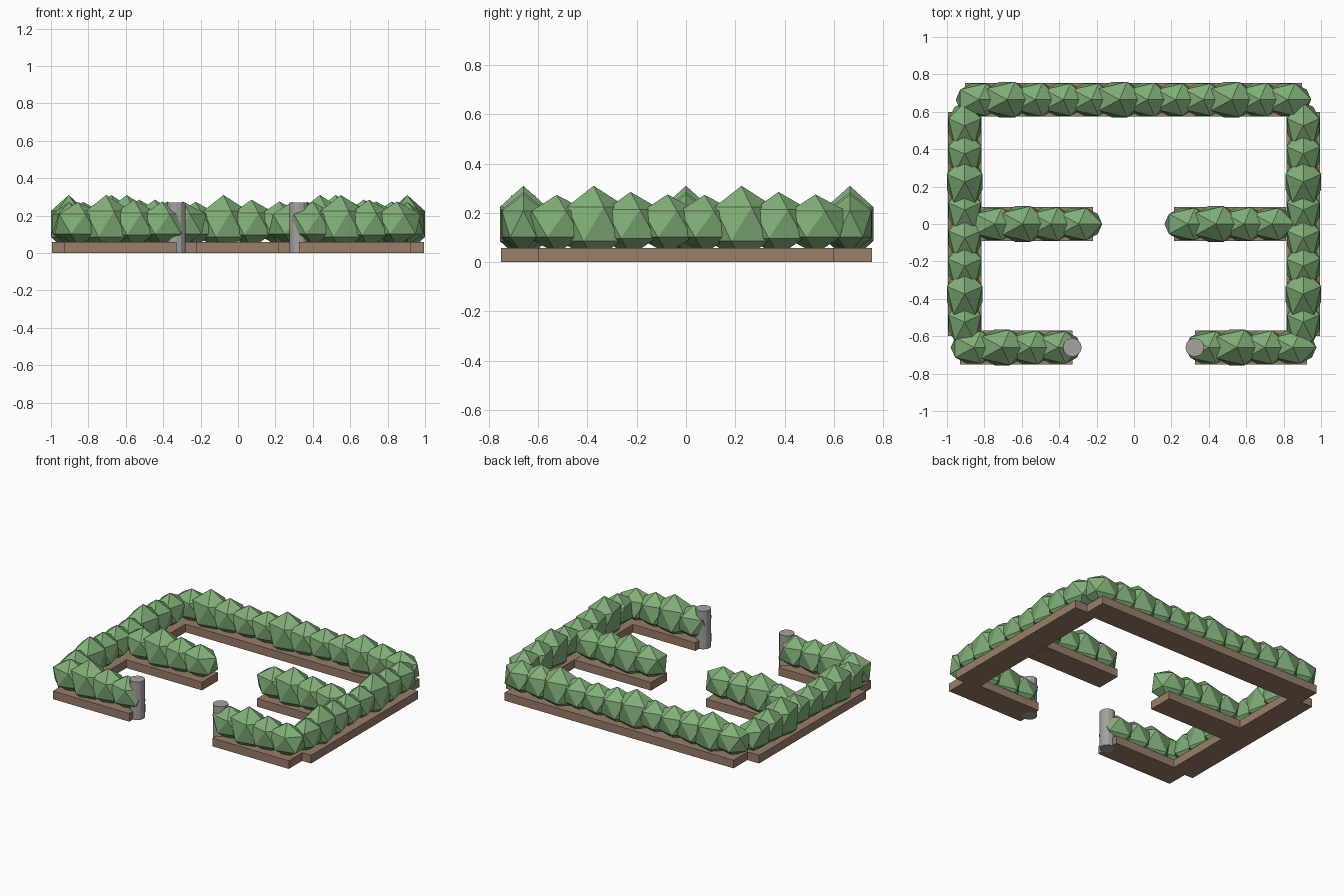
import bpy, bmesh, math
from mathutils import Matrix, Vector

if "Cube" in bpy.data.objects:
    bpy.data.objects.remove(bpy.data.objects["Cube"], do_unlink=True)


def material(name, rgb):
    m = bpy.data.materials.new(name)
    m.use_nodes = True
    m.diffuse_color = (*rgb, 1)
    m.node_tree.nodes["Principled BSDF"].inputs["Base Color"].default_value = (*rgb, 1)
    return m


LEAF = material("leaf green", (0.22, 0.43, 0.19))
SOIL = material("soil brown", (0.32, 0.21, 0.14))
STONE = material("stone grey", (0.38, 0.36, 0.35))

BED_WIDTH, BED_HEIGHT = 0.18, 0.058
SPACING = 0.15
BUSH_Z = 0.155
# repeating bush sizes: half length, half width, half height
SIZES = [(0.14, 0.102, 0.118), (0.15, 0.112, 0.155),
         (0.14, 0.106, 0.13), (0.14, 0.102, 0.12)]


def finish(bm, name, mat):
    mesh = bpy.data.meshes.new(name)
    bm.to_mesh(mesh)
    bm.free()
    mesh.materials.append(mat)
    ob = bpy.data.objects.new(name, mesh)
    bpy.context.collection.objects.link(ob)
    return ob


def hedge(name, x, y, count, along_y=False):
    """A bed with a row of faceted bushes, centred on x, y."""
    turn = Matrix.Rotation(math.pi / 2 if along_y else 0, 4, 'Z')
    place = Matrix.Translation((x, y, 0)) @ turn
    length = count * SPACING

    # Bed
    bm = bmesh.new()
    box = Matrix.Diagonal((length, BED_WIDTH, BED_HEIGHT, 1))
    lift = Matrix.Translation((0, 0, BED_HEIGHT / 2))
    bmesh.ops.create_cube(bm, size=1, matrix=place @ lift @ box)
    finish(bm, name + "_bed", SOIL)

    # Bushes
    bm = bmesh.new()
    for i in range(count):
        centre = Vector(((i + 0.5) * SPACING - length / 2, 0, BUSH_Z))
        size = Matrix.Diagonal((*SIZES[i % len(SIZES)], 1))
        bmesh.ops.create_icosphere(bm, subdivisions=1, radius=1,
                                   matrix=place @ Matrix.Translation(centre) @ size)
    finish(bm, name + "_bushes", LEAF)


def post(name, x, y):
    bm = bmesh.new()
    bmesh.ops.create_cone(bm, cap_ends=True, segments=12, radius1=0.05, radius2=0.05,
                          depth=0.27, matrix=Matrix.Translation((x, y, 0.135)))
    finish(bm, name, STONE)


# Outer hedges
hedge("back_hedge", -0.003, 0.665, 12)
hedge("right_side_hedge", -0.905, 0, 8, True)
hedge("left_side_hedge", 0.905, 0, 8, True)
hedge("front_right_hedge", -0.63, -0.66, 4)
hedge("front_left_hedge", 0.625, -0.66, 4)

# Inner hedges
hedge("inner_right_hedge", -0.52, 0, 4)
hedge("inner_left_hedge", 0.513, 0, 4)

# Entrance posts
post("right_gate_post", -0.33, -0.66)
post("left_gate_post", 0.325, -0.66)
